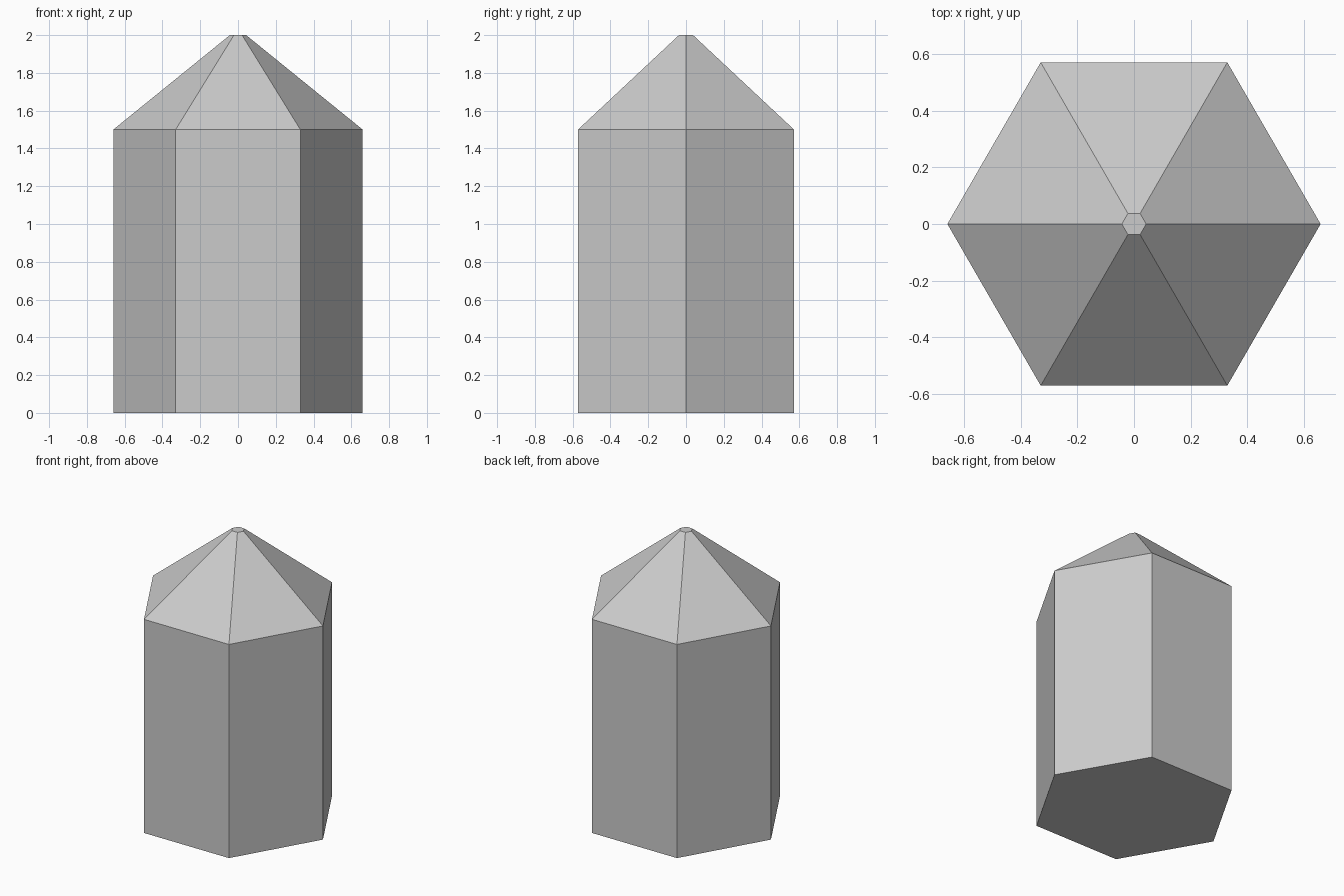
import bpy

# Remove the default object
cube = bpy.data.objects.get("Cube")
if cube:
    bpy.data.objects.remove(cube, do_unlink=True)

RADIUS, TIP_RADIUS = 0.66, 0.043
SHOULDER, TOP = 1.5, 2.0

# Plain grey material
grey = bpy.data.materials.new("light grey")
grey.use_nodes = True
colour = (0.6, 0.6, 0.6, 1)
grey.diffuse_color = colour
grey.node_tree.nodes["Principled BSDF"].inputs["Base Color"].default_value = colour

# Hexagonal body with corners on the x axis
bpy.ops.mesh.primitive_cylinder_add(
    vertices=6, radius=RADIUS, depth=SHOULDER,
    location=(0, 0, SHOULDER / 2), rotation=(0, 0, 0))
body = bpy.context.object
body.name = "hexagonal_post"
mesh = body.data

# Turn the corners onto the x axis by swapping x and y
for v in mesh.vertices:
    v.co.x, v.co.y = v.co.y, -v.co.x

# Extrude the top face into the tapered, blunt tip
import bmesh
bm = bmesh.new()
bm.from_mesh(mesh)
cap = max(bm.faces, key=lambda f: f.calc_center_median().z)
result = bmesh.ops.extrude_discrete_faces(bm, faces=[cap])
tip = result["faces"][0]
for v in tip.verts:
    v.co.x *= TIP_RADIUS / RADIUS
    v.co.y *= TIP_RADIUS / RADIUS
    v.co.z += TOP - SHOULDER
bmesh.ops.recalc_face_normals(bm, faces=bm.faces)
bm.to_mesh(mesh)
bm.free()

mesh.materials.append(grey)
